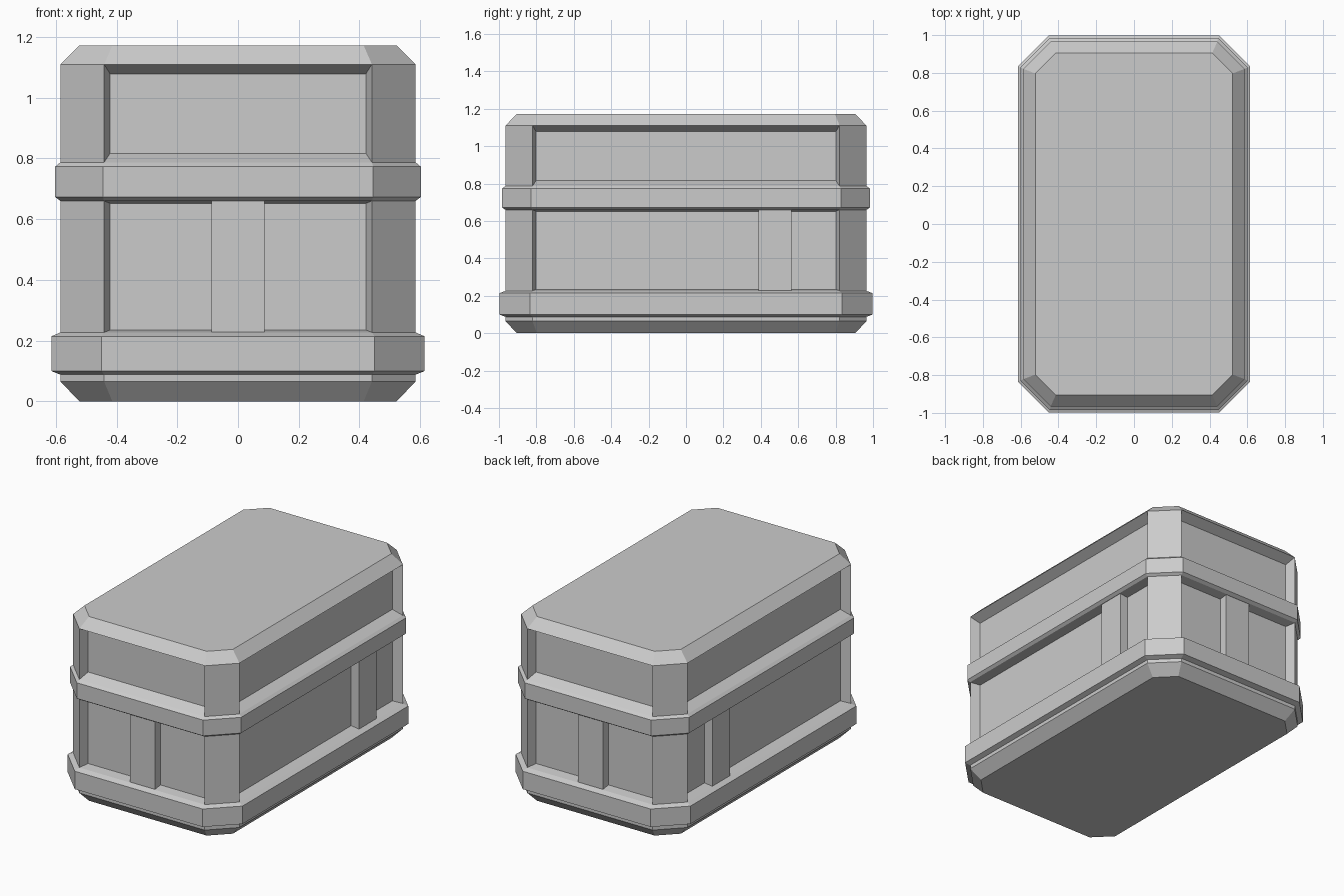
import bpy, bmesh
from mathutils import Vector

if "Cube" in bpy.data.objects:
    bpy.data.objects.remove(bpy.data.objects["Cube"])


def octagon(bm, z, hx, hy, c):
    pts = [(hx - c, -hy), (hx, -hy + c), (hx, hy - c), (hx - c, hy),
           (c - hx, hy), (-hx, hy - c), (-hx, c - hy), (c - hx, -hy)]
    return [bm.verts.new((x, y, z)) for x, y in pts]


def finish(bm, name):
    bmesh.ops.recalc_face_normals(bm, faces=bm.faces)
    mesh = bpy.data.meshes.new(name)
    bm.to_mesh(mesh)
    bm.free()
    ob = bpy.data.objects.new(name, mesh)
    bpy.context.collection.objects.link(ob)
    return ob


def recess(bm, face, depth, side, low, high):
    """Sink a wall face into a panel with sloped edges."""
    n = face.normal.copy()
    mid = face.calc_center_median()
    t = Vector((0, 0, 1)).cross(n)
    panel = bmesh.ops.extrude_discrete_faces(bm, faces=[face])["faces"][0]
    for v in panel.verts:
        d = v.co - mid
        v.co -= n * depth
        v.co -= t * (side if d.dot(t) > 0 else -side)
        v.co.z += low if d.z < 0 else -high


# Shell profile: height, half width, half length, corner cut
BODY = (0.585, 0.965, 0.144)
LOW_BAND = (0.615, 0.998, 0.165)
TOP_BAND = (0.602, 0.985, 0.157)
CAP = (0.522, 0.905, 0.108)
profile = [(0, CAP), (0.065, BODY), (0.088, BODY), (0.10, LOW_BAND), (0.214, LOW_BAND),
           (0.227, BODY), (0.66, BODY), (0.673, TOP_BAND), (0.773, TOP_BAND),
           (0.787, BODY), (1.11, BODY), (1.172, CAP)]

bm = bmesh.new()
rings = [octagon(bm, z, *size) for z, size in profile]
bm.faces.new(rings[0])
bm.faces.new(rings[-1])
walls = {}
for i in range(len(rings) - 1):
    a, b = rings[i], rings[i + 1]
    for k in range(8):
        j = (k + 1) % 8
        walls[i, k] = bm.faces.new((a[k], a[j], b[j], b[k]))
bmesh.ops.recalc_face_normals(bm, faces=bm.faces)
bm.normal_update()

# Recessed panels on the four walls, for the base and the lid
for k in (1, 3, 5, 7):
    recess(bm, walls[5, k], 0.06, 0.02, 0.008, 0.008)
    recess(bm, walls[9, k], 0.06, 0.02, 0.03, 0.032)
finish(bm, "chest_shell")


# Upright straps in the base panels
def strap(name, centre, size):
    bm = bmesh.new()
    bmesh.ops.create_cube(bm, size=1)
    for v in bm.verts:
        v.co = Vector(centre) + v.co * Vector(size)
    finish(bm, name)


for s, end, side in ((-1, "front", "left"), (1, "back", "right")):
    strap(end + "_strap", (0, s * 0.925, 0.4435), (0.176, 0.07, 0.433))
    strap(side + "_strap", (s * 0.545, 0.476, 0.4435), (0.07, 0.176, 0.433))
